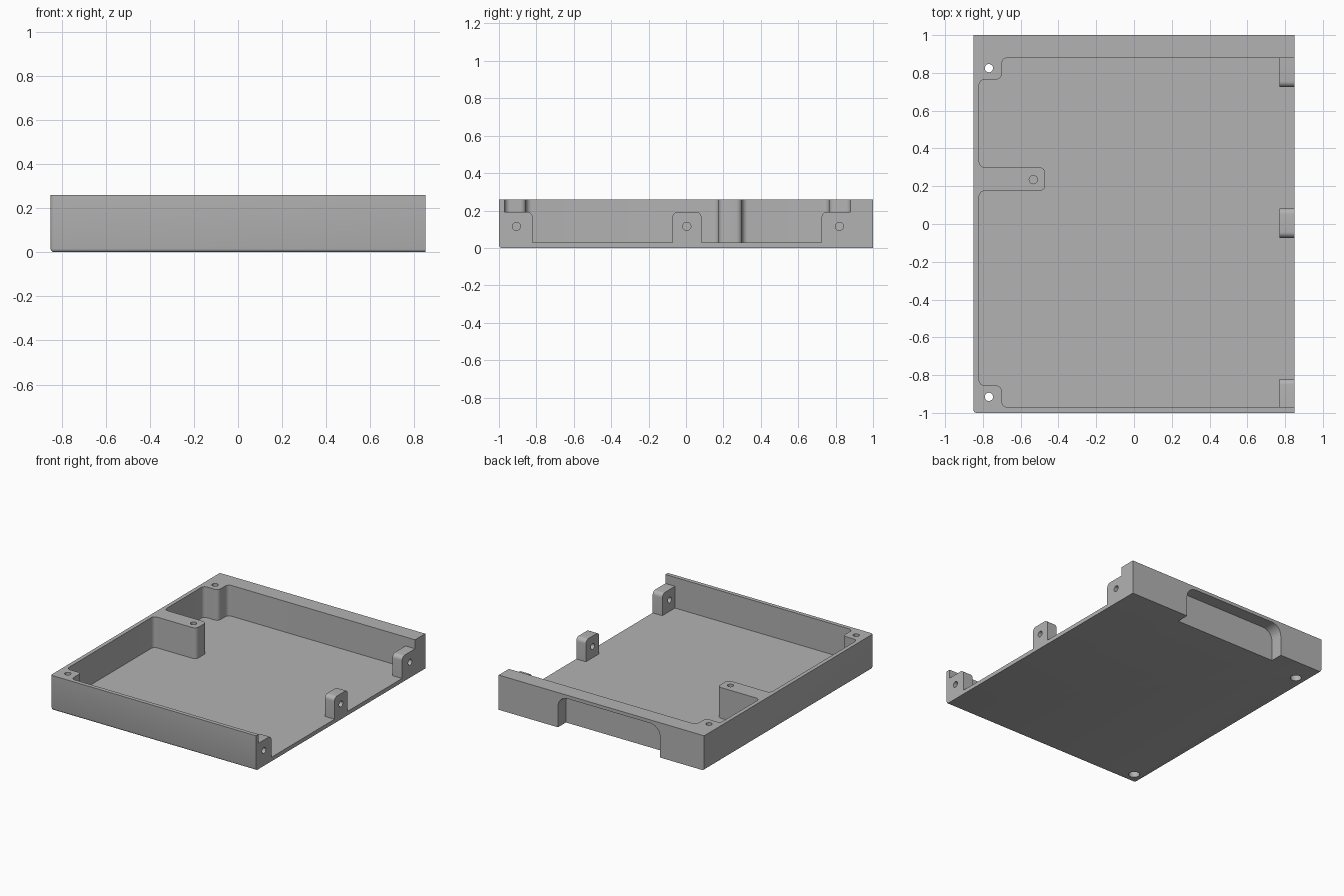
import bpy, bmesh, math
from mathutils import Vector, Matrix

if "Cube" in bpy.data.objects:
    bpy.data.objects.remove(bpy.data.objects["Cube"])

grey = bpy.data.materials.new("mid grey")
grey.use_nodes = True
grey.diffuse_color = (0.45, 0.45, 0.45, 1)
grey.node_tree.nodes["Principled BSDF"].inputs["Base Color"].default_value = (0.45, 0.45, 0.45, 1)

W, D, H = 0.85, 1.0, 0.26      # half width, half depth, height
FLOOR = 0.03
R = 0.03                       # common fillet radius


def rounded(corners, steps=6):
    """Polygon outline from (x, y, radius) corners."""
    out = []
    for i, (x, y, r) in enumerate(corners):
        p = Vector((x, y))
        if r == 0:
            out.append(p)
            continue
        a = (Vector(corners[i - 1][:2]) - p).normalized()
        b = (Vector(corners[(i + 1) % len(corners)][:2]) - p).normalized()
        # right-angled corners: sweep the arc between both tangent points
        for k in range(steps + 1):
            t = math.pi / 2 * k / steps
            out.append(p + r * (a * (1 - math.sin(t)) + b * (1 - math.cos(t))))
    return out


def add_object(name, bm):
    bmesh.ops.recalc_face_normals(bm, faces=bm.faces)
    mesh = bpy.data.meshes.new(name)
    bm.to_mesh(mesh)
    bm.free()
    mesh.materials.append(grey)
    ob = bpy.data.objects.new(name, mesh)
    bpy.context.collection.objects.link(ob)
    return ob


def prism(name, outline, axis, lo, hi):
    """Extrude an outline along an axis: x uses (y, z), y uses (x, z), z uses (x, y)."""
    place = {"x": lambda p, d: (d, p[0], p[1]),
             "y": lambda p, d: (p[0], d, p[1]),
             "z": lambda p, d: (p[0], p[1], d)}[axis]
    bm = bmesh.new()
    face = bm.faces.new([bm.verts.new(place(p, lo)) for p in outline])
    top = bmesh.ops.extrude_face_region(bm, geom=[face])["geom"]
    bmesh.ops.translate(bm, vec=place((0, 0), hi - lo),
                        verts=[v for v in top if isinstance(v, bmesh.types.BMVert)])
    return add_object(name, bm)


def circle(u, v, r, n=24):
    return [(u + r * math.cos(2 * math.pi * i / n), v + r * math.sin(2 * math.pi * i / n))
            for i in range(n)]


def cut(target, cutter):
    cutter.hide_render = True
    mod = target.modifiers.new("cut", "BOOLEAN")
    mod.operation = "DIFFERENCE"
    mod.solver = "EXACT"
    mod.object = cutter
    bpy.context.view_layer.objects.active = target
    bpy.ops.object.modifier_apply(modifier=mod.name)
    bpy.data.objects.remove(cutter)


def smooth(ob):
    bpy.ops.object.select_all(action="DESELECT")
    ob.select_set(True)
    bpy.context.view_layer.objects.active = ob
    bpy.ops.object.shade_smooth_by_angle(angle=math.radians(30))


# Tray block with softened front and left bottom edges and front left corner
bm = bmesh.new()
bmesh.ops.create_cube(bm, size=1, matrix=Matrix.Translation((0, 0, H / 2))
                      @ Matrix.Diagonal((2 * W, 2 * D, H, 1)))


def soft(edge):
    m = (edge.verts[0].co + edge.verts[1].co) / 2
    front, left, low = m.y < -D + 0.01, m.x < -W + 0.01, m.z < 0.01
    return front + left + low == 2 and m.z < H - 0.01


bmesh.ops.bevel(bm, geom=[e for e in bm.edges if soft(e)], offset=0.016,
                segments=3, profile=0.5, affect="EDGES")
tray = add_object("tray", bm)

# Cavity, open at the +x side, stepping around the corner bosses and side boss
cavity = [(1, 0.88, 0), (-0.70, 0.88, R), (-0.70, 0.765, R), (-0.82, 0.765, R),
          (-0.82, 0.30, R), (-0.47, 0.30, R), (-0.47, 0.175, R), (-0.82, 0.175, R),
          (-0.82, -0.855, R), (-0.70, -0.855, R), (-0.70, -0.97, R), (1, -0.97, 0)]
cut(tray, prism("cavity", rounded(cavity), "z", FLOOR, 0.5))

# Recess in the back face, open at the bottom
recess = [(-0.485, -0.1, 0), (0.36, -0.1, 0), (0.36, 0.235, 0.08), (-0.485, 0.235, 0.08)]
cut(tray, prism("recess", rounded(recess), "y", 0.905, 1.2))

# Corner screw holes with wider bores from below, and the blind side boss hole
for y in (0.825, -0.915):
    cut(tray, prism("screw_hole", circle(-0.768, y, 0.022), "z", -0.1, 0.5))
    cut(tray, prism("screw_bore", circle(-0.768, y, 0.038), "z", -0.1, 0.16))
cut(tray, prism("boss_hole", circle(-0.533, 0.235, 0.022), "z", 0.12, 0.5))
smooth(tray)

# Upright mounting tabs along the open side: y range, hole y, rounding of each end
tabs = {"front": (-0.97, -0.82, -0.907, 0, R),
        "middle": (-0.073, 0.083, 0.004, R, R),
        "back": (0.725, 0.88, 0.82, R, 0)}
for name, (y0, y1, hole_y, r0, r1) in tabs.items():
    outline = rounded([(y0, FLOOR, 0), (y1, FLOOR, 0), (y1, 0.193, r1), (y0, 0.193, r0)])
    tab = prism(name + "_mounting_tab", outline, "x", 0.77, W)
    cut(tab, prism("tab_hole", circle(hole_y, 0.115, 0.022), "x", 0.6, 1))
    smooth(tab)
